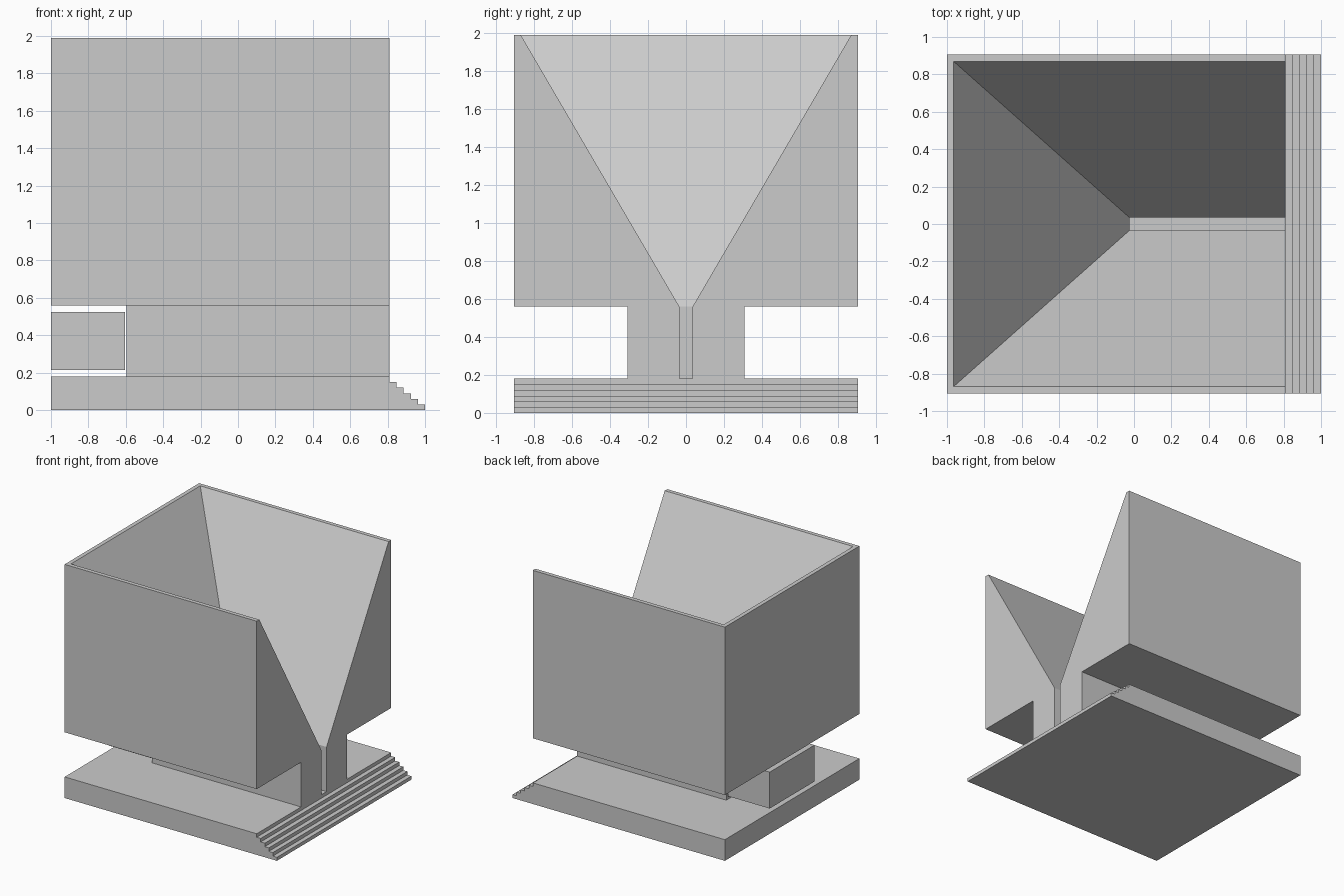
import bpy, bmesh

if "Cube" in bpy.data.objects:
    bpy.data.objects.remove(bpy.data.objects["Cube"])


def make_object(name, bm):
    bmesh.ops.recalc_face_normals(bm, faces=bm.faces)
    mesh = bpy.data.meshes.new(name)
    bm.to_mesh(mesh)
    bm.free()
    obj = bpy.data.objects.new(name, mesh)
    bpy.context.collection.objects.link(obj)
    return obj


def hull(name, points):
    """Convex solid around a few corner points."""
    bm = bmesh.new()
    for p in points:
        bm.verts.new(p)
    bmesh.ops.convex_hull(bm, input=bm.verts[:])
    bmesh.ops.dissolve_limit(bm, angle_limit=0.01, verts=bm.verts[:], edges=bm.edges[:])
    return make_object(name, bm)


def box(name, x0, x1, half_y, z0, z1):
    return hull(name, [(x, y, z) for x in (x0, x1) for y in (-half_y, half_y) for z in (z0, z1)])


def cut(target, cutter):
    mod = target.modifiers.new("cut", 'BOOLEAN')
    mod.operation = 'DIFFERENCE'
    mod.solver = 'EXACT'
    mod.object = cutter
    bpy.context.view_layer.objects.active = target
    bpy.ops.object.modifier_apply(modifier=mod.name)
    bpy.data.objects.remove(cutter)


HALF_Y = 0.905    # half width of base and upper block
FRONT_X = 0.81    # open face of the building
BASE_Z, BLOCK_Z, TOP_Z = 0.18, 0.56, 1.99
SLOT = 0.035      # half width of the entrance slot
SLOT_X = -0.025   # inner end of the slot

# Base with steps: one stair profile extruded across the width
STEPS = 5
run = (1 - FRONT_X) / STEPS
rise = BASE_Z / (STEPS + 1)
profile = [(-1, 0), (-1, BASE_Z), (FRONT_X, BASE_Z)]
for i in range(STEPS):
    z = BASE_Z - (i + 1) * rise
    profile += [(FRONT_X + i * run, z), (FRONT_X + (i + 1) * run, z)]
profile.append((1, 0))
bm = bmesh.new()
face = bm.faces.new([bm.verts.new((x, -HALF_Y, z)) for x, z in profile])
side = bmesh.ops.extrude_face_region(bm, geom=[face])["geom"]
bmesh.ops.translate(bm, vec=(0, 2 * HALF_Y, 0),
                    verts=[g for g in side if isinstance(g, bmesh.types.BMVert)])
make_object("stepped_base", bm)

# Pedestal with the narrow entrance slot
pedestal = box("pedestal", -0.595, FRONT_X, 0.308, BASE_Z, BLOCK_Z)
cut(pedestal, box("slot_cutter", SLOT_X, 1.2, SLOT, 0.1, 0.7))

# Separate low block behind the pedestal
box("rear_block", -1, -0.605, 0.302, 0.215, 0.525)

# Upper block with a funnel-shaped hollow, open to the top and the right
upper = box("upper_block", -1, FRONT_X, HALF_Y, BLOCK_Z, TOP_Z)
funnel = []
for t in (-0.02, 1.1):  # run past the block at both ends for a clean cut
    half = SLOT + (0.87 - SLOT) * t
    end_x = SLOT_X + (-0.965 - SLOT_X) * t
    z = BLOCK_Z + (TOP_Z - BLOCK_Z) * t
    funnel += [(x, y, z) for x in (end_x, 1.2) for y in (-half, half)]
cut(upper, hull("funnel_cutter", funnel))
